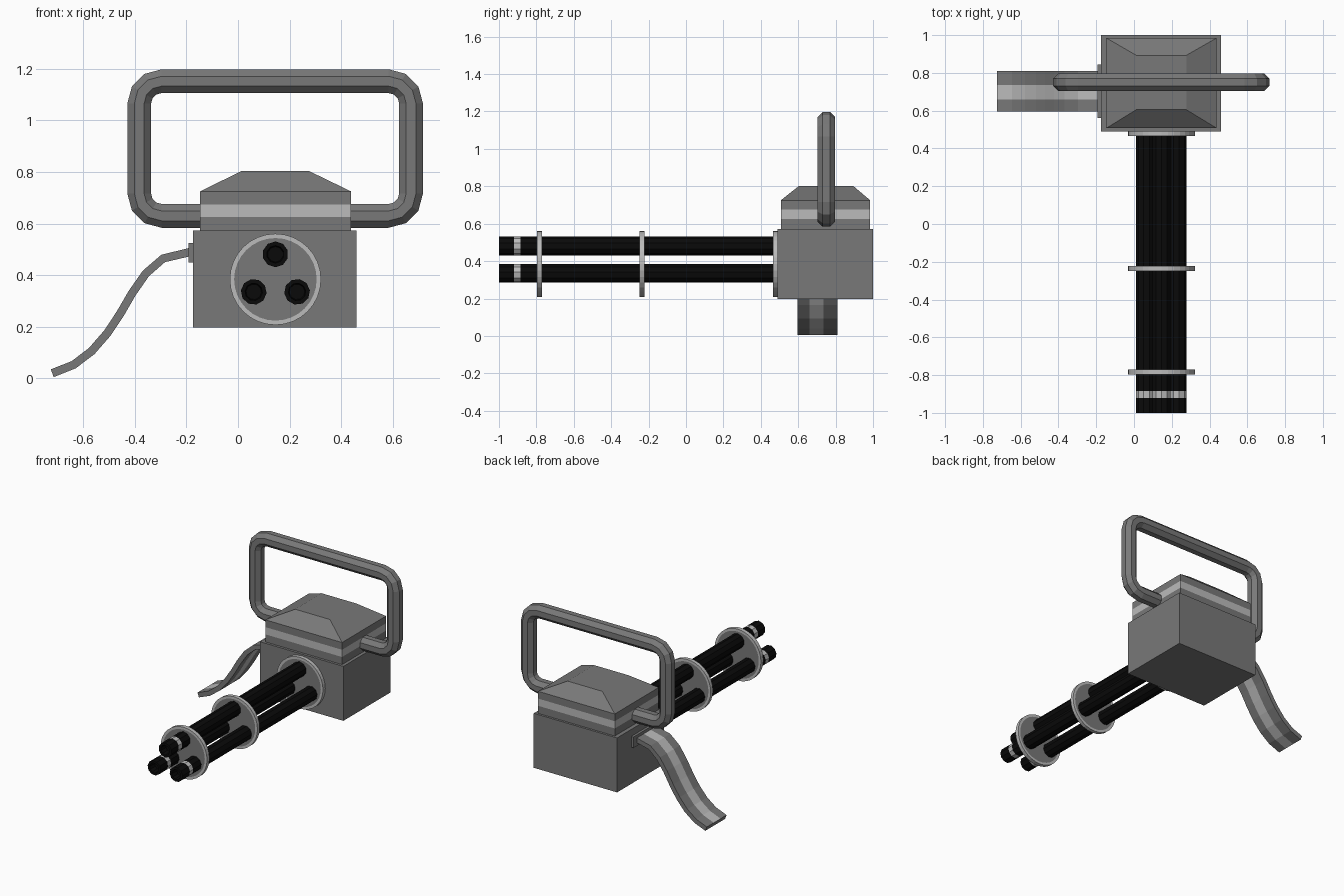
import bpy, bmesh
from math import sin, cos, pi

if "Cube" in bpy.data.objects:
    bpy.data.objects.remove(bpy.data.objects["Cube"])


def material(name, v):
    m = bpy.data.materials.new(name)
    m.diffuse_color = (v, v, v, 1)
    m.use_nodes = True
    m.node_tree.nodes["Principled BSDF"].inputs["Base Color"].default_value = m.diffuse_color
    return m


MATS = [material("dark_grey", 0.19), material("light_grey", 0.5), material("black", 0.003)]
GREY, LIGHT, BLACK = range(3)


def loft(name, rings, mat=GREY, bands=None, cols=None, closed=False):
    """Skin a list of vertex rings; bands / cols override the material per step or side."""
    bm = bmesh.new()
    vs = [[bm.verts.new(p) for p in r] for r in rings]
    n, k = len(rings), len(rings[0])
    for i in range(n if closed else n - 1):
        a, b = vs[i], vs[(i + 1) % n]
        for j in range(k):
            f = bm.faces.new((a[j], a[(j + 1) % k], b[(j + 1) % k], b[j]))
            f.material_index = (bands or {}).get(i, (cols or {}).get(j, mat))
    if not closed:
        for r in (vs[0], vs[-1]):
            bm.faces.new(r).material_index = mat
    bmesh.ops.recalc_face_normals(bm, faces=bm.faces)
    me = bpy.data.meshes.new(name)
    bm.to_mesh(me)
    bm.free()
    for m in MATS:
        me.materials.append(m)
    ob = bpy.data.objects.new(name, me)
    bpy.context.collection.objects.link(ob)
    return ob


def rect(x0, x1, y0, y1, z):
    return [(x0, y0, z), (x1, y0, z), (x1, y1, z), (x0, y1, z)]


def turned(name, cx, cz, profile, sides, phase=0, **kw):
    """Lathe a (radius, y) profile around an axis parallel to y."""
    return loft(name, [[(cx + r * cos(phase + 2 * pi * i / sides), y,
                         cz + r * sin(phase + 2 * pi * i / sides))
                        for i in range(sides)] for r, y in profile], **kw)


# main housing and the lid with its light band and tapered top
loft("housing", [rect(-.175, .46, .49, 1, z) for z in (.198, .573)])
lid = [rect(-.147, .438, .507, .985, z) for z in (.573, .625, .675, .725)]
loft("lid", lid + [rect(.012, .277, .605, .893, .803)], bands={1: LIGHT})

# carrying handle: octagonal tube swept round a rounded rectangle
R, TUBE = .087, .048
path = []
for cx, cz, a0 in ((.671 - R, 1.152 - R, 0), (-.383 + R, 1.152 - R, 90),
                   (-.383 + R, .63 + R, 180), (.671 - R, .63 + R, 270)):
    for s in range(4):
        a = (a0 + 30 * s) * pi / 180
        path.append((cx, cz, a))
rings = []
for cx, cz, a in path:
    ring = []
    for i in range(8):
        t = 2 * pi * (i + .5) / 8
        d = R + TUBE * 1.04 * cos(t)
        ring.append((cx + d * cos(a), .75 + TUBE * 1.04 * sin(t), cz + d * sin(a)))
    rings.append(ring)
loft("carry_handle", rings, closed=True)

# clamp discs: light rim, grey faces
CX, CZ = .145, .384
for name, y0, y1 in (("front_clamp", -.797, -.77), ("middle_clamp", -.248, -.223),
                     ("rear_clamp", .465, .492)):
    turned(name, CX, CZ, [(.16, y0), (.177, y0), (.177, y1), (.16, y1)], 32,
           bands={0: LIGHT, 1: LIGHT, 2: LIGHT})

# three barrels with a light band near the muzzle and a shallow bore
for i in range(3):
    a = pi / 2 + i * 2 * pi / 3
    turned(f"barrel_{i + 1}", CX + .097 * cos(a), CZ + .097 * sin(a),
           [(.03, -.95), (.034, -1), (.05, -1), (.05, -.92), (.05, -.885), (.05, .48)],
           10, a, mat=BLACK, bands={3: LIGHT})

# feed port on the side
loft("feed_port", [rect(-.192, -.17, .56, .845, z) for z in (.45, .525)])

# hanging feed belt: flat strip with a light centre stripe
pts = [(-.185, .49), (-.29, .465), (-.357, .407), (-.41, .331), (-.457, .25),
       (-.507, .175), (-.567, .106), (-.637, .053), (-.72, .02)]
YS = (.595, .66, .735, .81)
rings = []
for i, (x, z) in enumerate(pts):
    xa, za = pts[max(i - 1, 0)]
    xb, zb = pts[min(i + 1, len(pts) - 1)]
    length = ((xb - xa) ** 2 + (zb - za) ** 2) ** .5
    nx, nz = (zb - za) / length * .016, -(xb - xa) / length * .016
    rings.append([(x + nx, y, z + nz) for y in YS] +
                 [(x - nx, y, z - nz) for y in reversed(YS)])
loft("feed_belt", rings, cols={1: LIGHT, 5: LIGHT})
